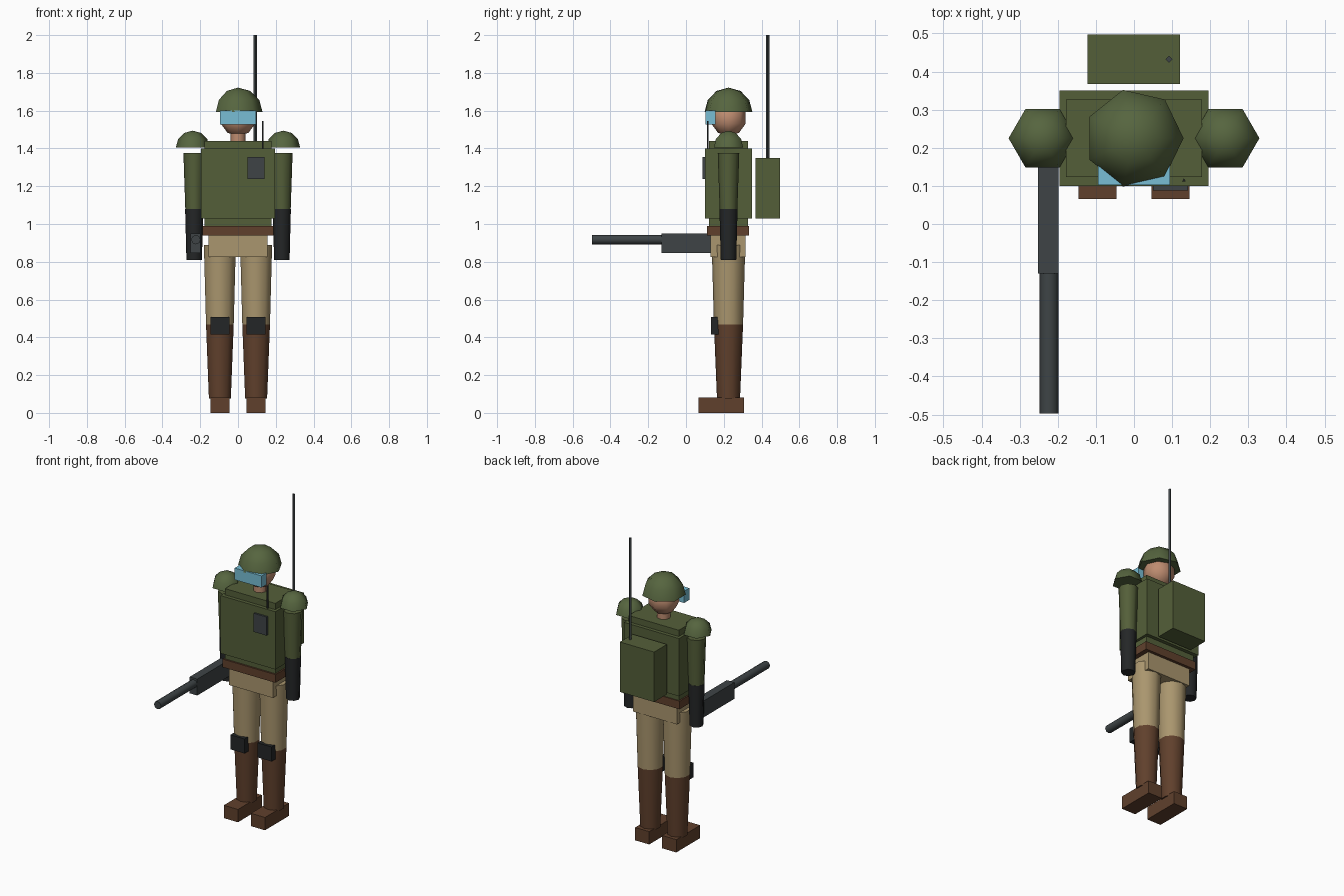
import bpy, bmesh, math
from mathutils import Matrix, Vector

old = bpy.data.objects.get("Cube")
if old:
    bpy.data.objects.remove(old)

MID = 0.225  # depth of the body axis


def material(name, *rgb):
    lin = [((c / 255 + 0.055) / 1.055) ** 2.4 for c in rgb] + [1]
    m = bpy.data.materials.new(name)
    m.use_nodes = True
    m.diffuse_color = lin
    m.node_tree.nodes["Principled BSDF"].inputs["Base Color"].default_value = lin
    return m


olive = material("olive cloth", 84, 95, 57)
helmet_green = material("helmet green", 86, 101, 63)
khaki = material("khaki trousers", 170, 150, 110)
brown = material("brown leather", 96, 64, 44)
black = material("black rubber", 36, 38, 39)
gunmetal = material("gunmetal", 62, 68, 70)
blue = material("blue visor", 120, 190, 213)
skin = material("skin", 190, 140, 112)


def finish(name, bm, mat, smooth=False):
    bmesh.ops.recalc_face_normals(bm, faces=bm.faces)
    me = bpy.data.meshes.new(name)
    bm.to_mesh(me)
    bm.free()
    me.materials.append(mat)
    ob = bpy.data.objects.new(name, me)
    bpy.context.collection.objects.link(ob)
    if smooth:
        bpy.ops.object.select_all(action='DESELECT')
        ob.select_set(True)
        bpy.context.view_layer.objects.active = ob
        bpy.ops.object.shade_smooth_by_angle(angle=math.radians(65))
    return ob


def box(name, mat, x, y, z):
    """Box from (min, max) ranges."""
    bm = bmesh.new()
    bmesh.ops.create_cube(bm, size=1)
    for v in bm.verts:
        v.co = Vector([sum(r) / 2 + c * (r[1] - r[0]) for c, r in zip(v.co, (x, y, z))])
    return finish(name, bm, mat)


def tube(name, mat, start, end, r1, r2, sides, smooth=True):
    """Capped, tapered cylinder between two points."""
    start, end = Vector(start), Vector(end)
    axis = end - start
    turn = Matrix.Identity(4) if axis.z > 0 else axis.to_track_quat('Z', 'Y').to_matrix().to_4x4()
    bm = bmesh.new()
    bmesh.ops.create_cone(bm, cap_ends=True, segments=sides, radius1=r1, radius2=r2,
                          depth=axis.length,
                          matrix=Matrix.Translation((start + end) / 2) @ turn)
    # one vertex column points along +x
    return finish(name, bm, mat, smooth)


def lathe(name, mat, centre, profile, sides):
    """Surface turned around the vertical axis from (radius, height) points."""
    bm = bmesh.new()
    rings = []
    for r, h in profile:
        if r < 1e-5:
            rings.append([bm.verts.new((0, 0, h))] * sides)
        else:
            rings.append([bm.verts.new((r * math.cos(a), r * math.sin(a), h))
                          for a in (math.tau * i / sides for i in range(sides))])
    for lo, hi in zip(rings, rings[1:]):
        for i in range(sides):
            j = (i + 1) % sides
            bm.faces.new(list(dict.fromkeys((lo[i], lo[j], hi[j], hi[i]))))
    if profile[0][0] > 1e-5:
        bm.faces.new(rings[0][::-1])
    bmesh.ops.translate(bm, verts=bm.verts, vec=centre)
    return finish(name, bm, mat, True)


def arc(r, first, last, steps):
    angles = [math.radians(first + (last - first) * i / steps) for i in range(steps + 1)]
    return [(r * math.cos(a), r * math.sin(a)) for a in angles]


# Torso
box("torso", olive, (-.178, .178), (.123, .327), (.985, 1.44))
box("body_armour", olive, (-.195, .195), (.1, .35), (1.03, 1.4))
box("belt", brown, (-.187, .187), (.112, .333), (.938, .99))
box("pelvis", khaki, (-.156, .156), (.13, .315), (.826, .938))

# Head
tube("neck", skin, (0, MID, 1.4), (0, MID, 1.52), .04, .04, 8)
lathe("head", skin, (0, MID, 1.56), [(0, -.095)] + arc(.095, -54, 54, 3) + [(0, .095)], 8)
lathe("helmet", helmet_green, (0, MID, 1.592), arc(.13, 0, 90, 3), 7)
box("visor", blue, (-.095, .095), (.102, .155), (1.527, 1.602))

# Limbs, one pass for each side
for side, s in (("left", 1), ("right", -1)):
    arm, leg = s * .232, s * .096
    lathe(side + "_shoulder_pad", helmet_green, (s * .24, MID, 1.405), arc(.089, 0, 90, 3), 6)
    tube(side + "_upper_arm", olive, (arm, MID, 1.08), (arm, MID, 1.375), .047, .057, 8)
    tube(side + "_forearm", black, (arm, MID, .81), (arm, MID, 1.08), .041, .048, 8)
    tube(side + "_thigh", khaki, (leg, MID, .467), (leg, MID, .89), .077, .089, 10)
    tube(side + "_gaiter", brown, (leg, MID, .075), (leg, MID, .467), .061, .077, 10)
    foot = (leg - .05, leg + .05)
    box(side + "_boot", brown, foot, (.065, .307), (0, .082))
    box(side + "_knee_pad", black, foot, (.132, .175), (.415, .508))

# Radio pack and chest radio
box("backpack", olive, (-.122, .121), (.367, .497), (1.03, 1.35))
tube("backpack_antenna", gunmetal, (.092, .432, 1.3), (.092, .432, 2), .009, .009, 4, False)
box("chest_radio", gunmetal, (.05, .141), (.088, .13), (1.237, 1.356))
tube("chest_radio_antenna", black, (.131, .114, 1.3), (.131, .114, 1.545), .006, .006, 3, False)

# Gun held at the right hip
box("gun_body", gunmetal, (-.252, -.198), (-.13, .21), (.846, .951))
tube("gun_barrel", gunmetal, (-.223, -.1, .917), (-.223, -.497, .917), .025, .025, 8)
